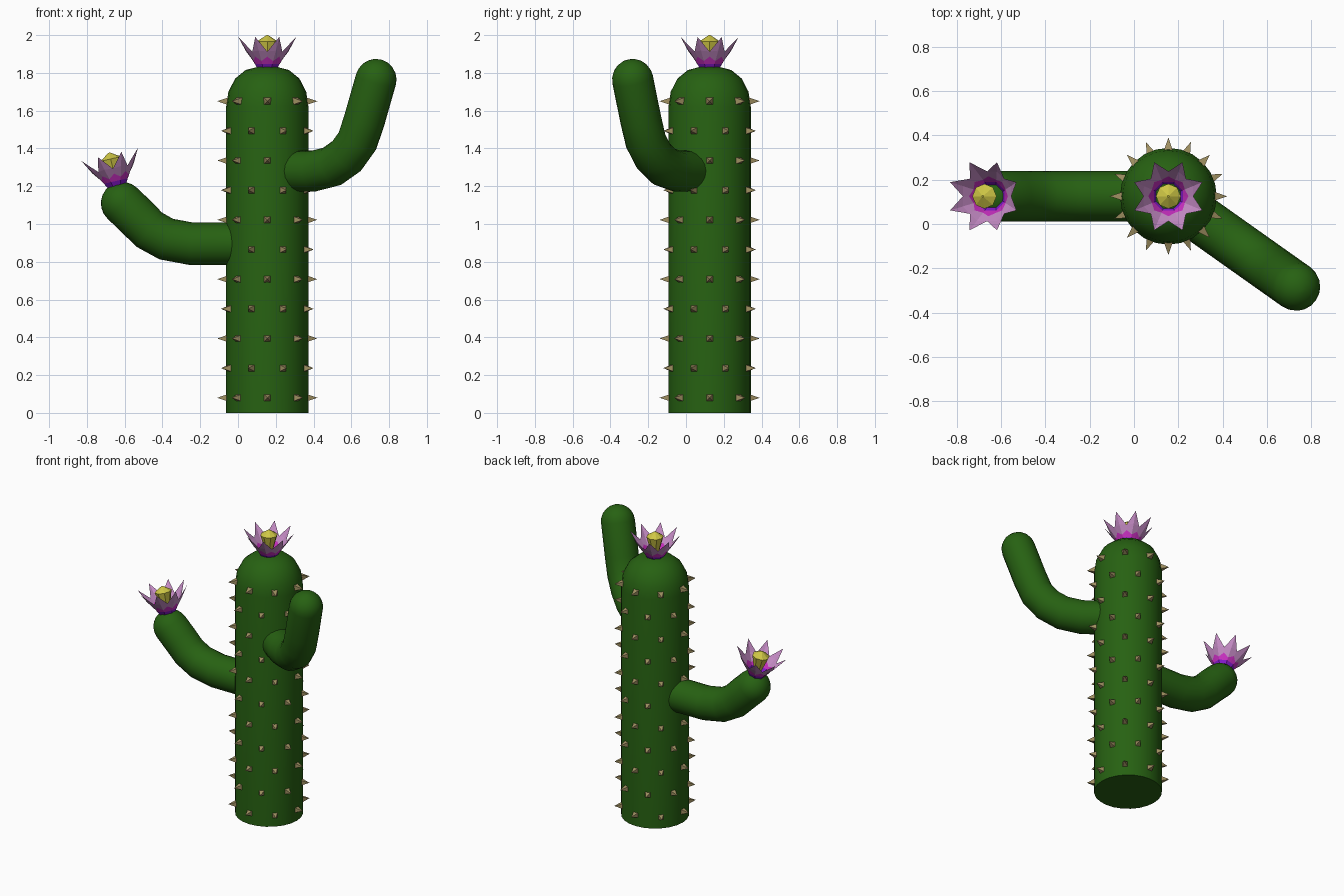
import bpy, bmesh, math
from mathutils import Vector, Matrix

cube = bpy.data.objects.get("Cube")
if cube:
    bpy.data.objects.remove(cube, do_unlink=True)


def material(name, rgb):
    m = bpy.data.materials.new(name)
    m.use_nodes = True
    m.diffuse_color = (*rgb, 1)
    m.node_tree.nodes["Principled BSDF"].inputs["Base Color"].default_value = (*rgb, 1)
    return m


GREEN = material("cactus green", (0.02, 0.12, 0.006))
TAN = material("spine tan", (0.35, 0.28, 0.12))
MAUVE = material("petal mauve", (0.58, 0.27, 0.58))
MAGENTA = material("petal magenta", (0.6, 0.03, 0.55))
PURPLE = material("petal purple", (0.24, 0.01, 0.62))
YELLOW = material("flower yellow", (0.62, 0.57, 0.06))

AXIS = Vector((0.155, 0.125, 0))
RADIUS = 0.218


def finish(bm, name, mats, smooth=False):
    bmesh.ops.recalc_face_normals(bm, faces=bm.faces)
    mesh = bpy.data.meshes.new(name)
    bm.to_mesh(mesh)
    bm.free()
    for m in mats:
        mesh.materials.append(m)
    obj = bpy.data.objects.new(name, mesh)
    bpy.context.collection.objects.link(obj)
    if smooth:
        bpy.ops.object.select_all(action="DESELECT")
        obj.select_set(True)
        bpy.context.view_layer.objects.active = obj
        bpy.ops.object.shade_smooth_by_angle(angle=math.radians(50))
    return obj


def bridge(bm, a, b, mat=0):
    n = len(a)
    for i in range(n):
        j = (i + 1) % n
        bm.faces.new((a[i], a[j], b[j], b[i])).material_index = mat


def circle(bm, r, z, n):
    return [bm.verts.new((r * math.cos(math.tau * i / n), r * math.sin(math.tau * i / n), z))
            for i in range(n)]


def lathe(name, profile, n, mat, smooth):
    bm = bmesh.new()
    rings = [circle(bm, r, z, n) for r, z in profile]
    for a, b in zip(rings, rings[1:]):
        bridge(bm, a, b)
    bm.faces.new(rings[0])
    bm.faces.new(rings[-1])
    return finish(bm, name, [mat], smooth)


# Trunk with a rounded top
trunk = lathe("trunk", [(RADIUS, 0), (RADIUS, 1.62), (0.206, 1.70), (0.17, 1.77),
                        (0.115, 1.815), (0.05, 1.832), (0.01, 1.835)], 24, GREEN, True)
trunk.location = AXIS


# Arms: a round tube swept along a bent path, closed by a dome
def arm(name, angle, path, r, n=20):
    out = Vector((math.cos(angle), math.sin(angle), 0))
    side = Vector((-out.y, out.x, 0))
    pts = [AXIS + out * d + Vector((0, 0, z)) for d, z in path]
    tangents = [(pts[min(i + 1, len(pts) - 1)] - pts[max(i - 1, 0)]).normalized()
                for i in range(len(pts))]
    stations = [(p, t, r) for p, t in zip(pts, tangents)]
    for k in range(1, 6):
        a = math.radians(17 * k)
        stations.append((pts[-1] + tangents[-1] * r * math.sin(a), tangents[-1], r * math.cos(a)))
    bm = bmesh.new()
    rings = []
    for p, t, rad in stations:
        up = side.cross(t)
        rings.append([bm.verts.new(p + rad * (side * math.cos(math.tau * i / n)
                                              + up * math.sin(math.tau * i / n)))
                      for i in range(n)])
    for a, b in zip(rings, rings[1:]):
        bridge(bm, a, b)
    bm.faces.new(rings[0])
    bm.faces.new(rings[-1])
    return finish(bm, name, [GREEN], True)


arm("left_arm", math.radians(-35.3),
    [(0.08, 1.28), (0.30, 1.28), (0.42, 1.305), (0.515, 1.36),
     (0.585, 1.44), (0.63, 1.55), (0.705, 1.765)], 0.109)
arm("right_arm", math.pi,
    [(0.08, 0.895), (0.40, 0.895), (0.535, 0.92), (0.625, 0.97),
     (0.695, 1.04), (0.768, 1.11)], 0.113)

# Spines: small pyramids in staggered rows of eight
bm = bmesh.new()
for row in range(11):
    for k in range(8):
        a = math.radians(45 * k + 22.5 * (row % 2))
        place = (Matrix.Translation(AXIS + Vector((0, 0, 0.08 + 0.157 * row)))
                 @ Matrix.Rotation(a, 4, "Z") @ Matrix.Translation((0.236, 0, 0))
                 @ Matrix.Rotation(math.pi / 2, 4, "Y") @ Matrix.Rotation(math.pi / 4, 4, "Z"))
        bmesh.ops.create_cone(bm, cap_ends=True, segments=4, radius1=0.028, radius2=0,
                              depth=0.058, matrix=place)
finish(bm, "spines", [TAN])


# Flower: an eight-petal folded cup around a faceted yellow centre
def flower(name, base, tilt):
    bm = bmesh.new()

    def ring(ridge_r, ridge_z, valley_r, valley_z):
        verts = []
        for i in range(16):
            r, z = (valley_r, valley_z) if i % 2 == 0 else (ridge_r, ridge_z)
            a = math.tau * i / 16
            verts.append(bm.verts.new((r * math.cos(a), r * math.sin(a), z)))
        return verts

    rings = [ring(0.052, -0.01, 0.048, -0.01), ring(0.07, 0.018, 0.065, 0.018),
             ring(0.08, 0.035, 0.09, 0.058), ring(0.12, 0.09, 0.112, 0.085)]
    bm.faces.new(rings[0]).material_index = 2
    for a, b, mat in zip(rings, rings[1:], (2, 1, 0)):
        bridge(bm, a, b, mat)
    top = rings[-1]
    for i in range(1, 16, 2):
        a = math.tau * i / 16
        tip = bm.verts.new((0.166 * math.cos(a), 0.166 * math.sin(a), 0.162))
        bm.faces.new((top[i - 1], top[i], tip))
        bm.faces.new((top[i], top[(i + 1) % 16], tip))
    petals = finish(bm, name + "_petals", [MAUVE, MAGENTA, PURPLE])
    centre = lathe(name + "_centre", [(0.018, 0), (0.056, 0.138), (0.004, 0.172)],
                   8, YELLOW, False)
    for obj in (petals, centre):
        obj.location = base
        obj.rotation_euler = (0, tilt, 0)


flower("top_flower", AXIS + Vector((0, 0, 1.828)), 0)
flower("arm_flower", Vector((-0.643, AXIS.y, 1.21)), math.radians(-13))
